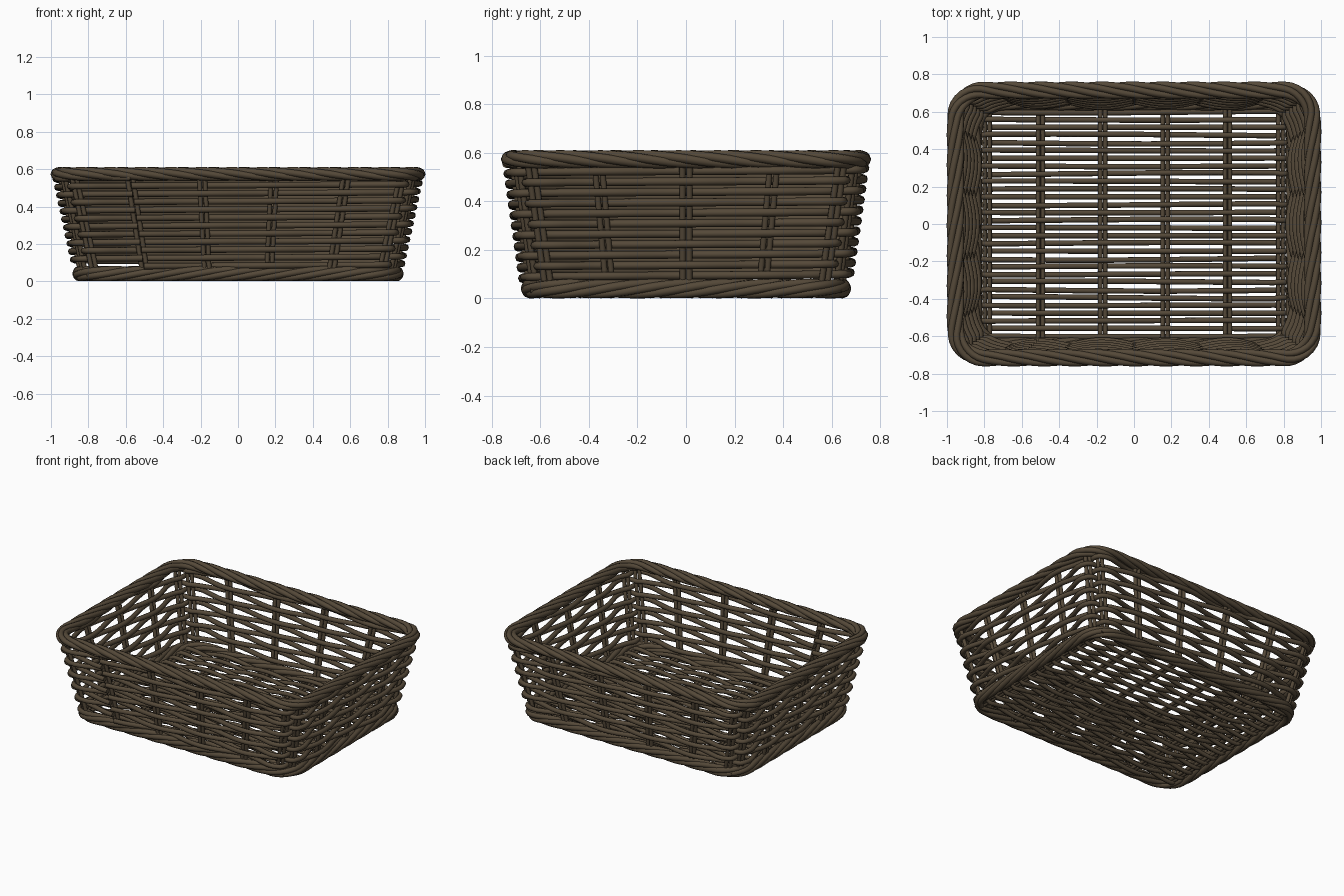
import bpy, math, random
from mathutils import Vector

if "Cube" in bpy.data.objects:
    bpy.data.objects.remove(bpy.data.objects["Cube"])

random.seed(3)
brown = bpy.data.materials.new("dark wicker brown")
brown.diffuse_color = (0.09, 0.066, 0.04, 1)
brown.use_nodes = True
brown.node_tree.nodes["Principled BSDF"].inputs["Base Color"].default_value = brown.diffuse_color

R = 0.15                                   # plan corner radius
LX, LY, ARC = 1.5, 1.06, R * math.pi / 2   # nominal straight and corner lengths
SEGS = [LX, ARC, LY, ARC] * 2
TOTAL = sum(SEGS)


def ring(s, hx, hy):
    """Point and outward normal on a rounded rectangle, starting front left."""
    s %= TOTAL
    i = 0
    while i < 7 and s > SEGS[i]:
        s -= SEGS[i]
        i += 1
    f = s / SEGS[i]
    a, b = hx - R, hy - R
    cor = [(-a, -b), (a, -b), (a, b), (-a, b)]
    k = i // 2
    p, q = Vector(cor[k]), Vector(cor[(k + 1) % 4])
    ang = (k - 1) * math.pi / 2
    if i % 2 == 0:
        c = p.lerp(q, f)
    else:
        c = q
        ang += f * math.pi / 2
    n = Vector((math.cos(ang), math.sin(ang)))
    return c + n * R, n


def wall(z):
    return 0.832 + 0.215 * z, 0.637 + 0.14 * z


def strands(name, paths, radius, closed=False):
    """Round rods along the given point lists, as one smooth mesh."""
    cu = bpy.data.curves.new(name, 'CURVE')
    cu.dimensions = '3D'
    cu.bevel_depth = radius
    cu.bevel_resolution = 2
    cu.use_fill_caps = True
    for pts in paths:
        sp = cu.splines.new('POLY')
        sp.points.add(len(pts) - 1)
        for v, p in zip(sp.points, pts):
            v.co = (*p, 1)
        sp.use_cyclic_u = closed
    ob = bpy.data.objects.new(name, cu)
    bpy.context.collection.objects.link(ob)
    cu.materials.append(brown)
    bpy.ops.object.select_all(action='DESELECT')
    ob.select_set(True)
    bpy.context.view_layer.objects.active = ob
    bpy.ops.object.convert(target='MESH')
    bpy.ops.object.shade_smooth_by_angle(angle=math.radians(60))


# upright stake positions along the perimeter
stakes = []
start = 0
for i, length in enumerate(SEGS):
    fr = (0.33, 0.67) if i % 2 else ((0.14, 0.38, 0.62, 0.86) if i % 4 == 0 else (0.18, 0.5, 0.82))
    stakes += [start + f * length for f in fr]
    start += length

# paired upright stakes
paths = []
for s in stakes:
    for d in (-0.014, 0.014):
        pts = []
        for z in (0.04, 0.2, 0.4, 0.57):
            c, n = ring(s + d, *wall(z))
            pts.append((c.x, c.y, z))
        paths.append(pts)
strands("wall_stakes", paths, 0.013)

# woven wall rows, climbing half a row from front to back
paths = []
N, STEPS, PITCH = len(stakes), 8, 0.043
for row in range(11):
    pts = []
    for j in range(N * STEPS + 1):
        i, t = divmod(j, STEPS)
        t /= STEPS
        s0 = stakes[i % N] + TOTAL * (i // N)
        s1 = stakes[(i + 1) % N] + TOTAL * ((i + 1) // N)
        s = s0 + (s1 - s0) * t
        z = 0.085 + PITCH * (row + j / (N * STEPS) - 0.1)
        c, n = ring(s, *wall(z))
        c = c + n * 0.026 * math.cos(math.pi * (i + t + row))
        pts.append((c.x, c.y, z))
    paths.append(pts)
strands("wall_weave", paths, 0.0165)


# twisted rope borders
def rope(name, hx, hy, z, wide, tall, radius, turns, count=5):
    paths = []
    M = 200
    for k in range(count):
        pts = []
        for j in range(M):
            ph = 2 * math.pi * (turns * j / M + k / count)
            c, n = ring(TOTAL * j / M, hx, hy)
            c = c + n * wide * math.cos(ph)
            pts.append((c.x, c.y, z + tall * math.sin(ph)))
        paths.append(pts)
    strands(name, paths, radius, True)


rope("rim_rope", 0.955, 0.715, 0.573, 0.028, 0.019, 0.0185, -8)
rope("base_rope", 0.848, 0.643, 0.041, 0.018, 0.022, 0.0185, 7)

# floor: paired cross rods and woven long strands
FX = [-0.785, -0.5, -0.167, 0.167, 0.5, 0.785]
strands("floor_cross_rods",
        [[(x + d, -0.64, 0.034), (x + d, 0.64, 0.034)] for x in FX for d in (-0.013, 0.013)], 0.012)
paths = []
for r in range(30):
    y = -0.6 + r * 1.2 / 29
    bow = random.uniform(-0.007, 0.007)
    pts = [(-0.812, y, 0.034)]
    for i in range(5):
        for j in range(8):
            t = j / 8
            x = FX[i] + (FX[i + 1] - FX[i]) * t
            pts.append((x, y + bow * math.cos(x * 2 + r),
                        0.034 + 0.019 * math.cos(math.pi * (i + t + r))))
    pts.append((FX[5], y, 0.034 + 0.019 * math.cos(math.pi * (5 + r))))
    pts.append((0.812, y, 0.034))
    paths.append(pts)
strands("floor_weave", paths, 0.0145)
